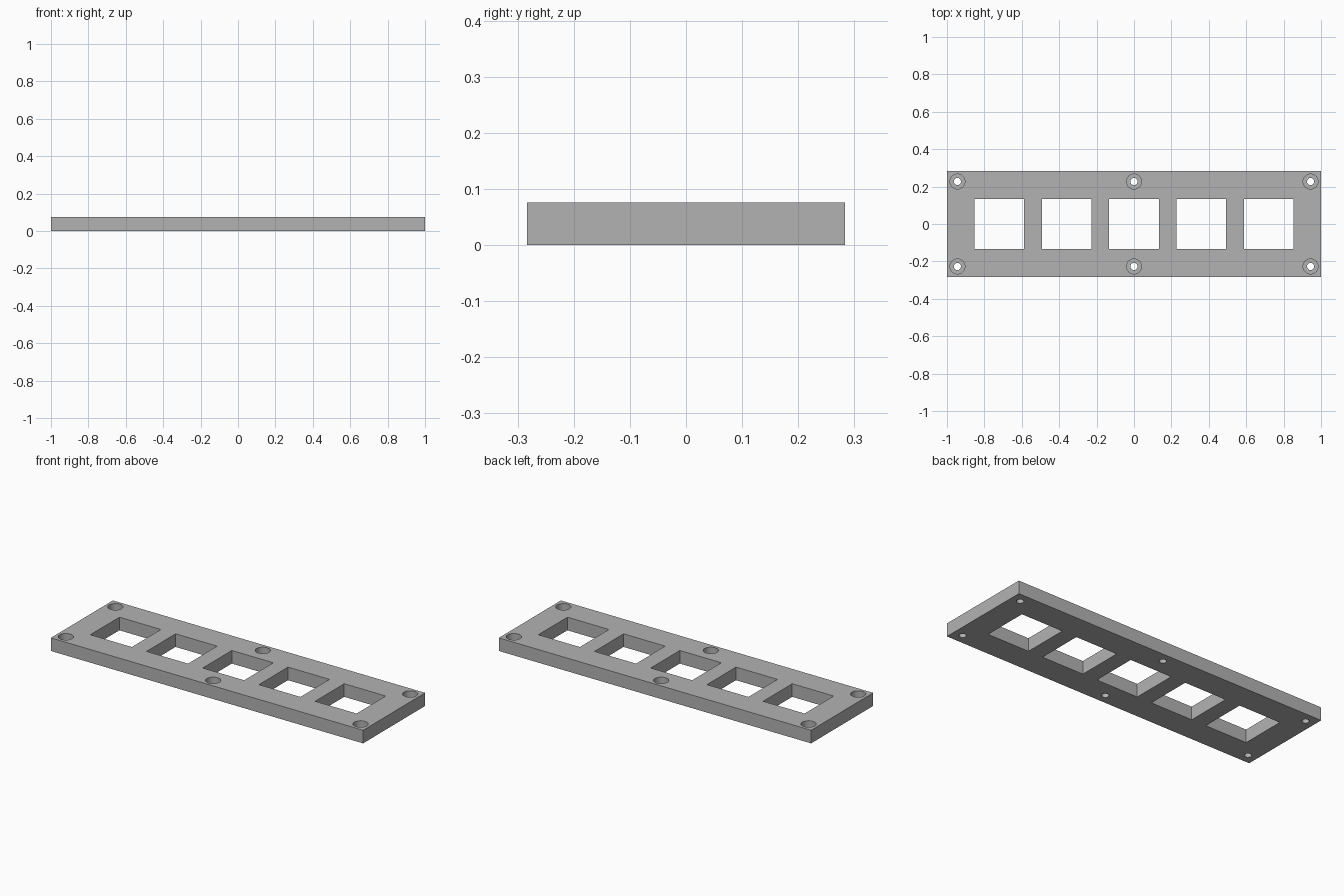
import bpy
import bmesh
from mathutils import Matrix, Vector

cube = bpy.data.objects.get("Cube")
if cube:
    bpy.data.objects.remove(cube, do_unlink=True)

LENGTH, DEPTH, HEIGHT = 2.0, 0.567, 0.076
PITCH, WINDOW = 0.36, 0.266
SCREW_X, SCREW_Y = 0.944, 0.227
SHAFT_R, HEAD_R, SEAT_Z = 0.019, 0.04, 0.034

grey = bpy.data.materials.new("plain grey")
grey.use_nodes = True
color = (0.45, 0.45, 0.45, 1)
grey.diffuse_color = color
grey.node_tree.nodes["Principled BSDF"].inputs["Base Color"].default_value = color


def add_box(bm, center, size):
    matrix = Matrix.Translation(center) @ Matrix.Diagonal((*size, 1))
    bmesh.ops.create_cube(bm, size=1, matrix=matrix)


def add_cylinder(bm, x, y, bottom, top, radius):
    bmesh.ops.create_cone(bm, cap_ends=True, segments=48, radius1=radius, radius2=radius,
                          depth=top - bottom,
                          matrix=Matrix.Translation((x, y, (bottom + top) / 2)))


def make_object(name, bm):
    mesh = bpy.data.meshes.new(name)
    bm.to_mesh(mesh)
    bm.free()
    mesh.materials.append(grey)
    obj = bpy.data.objects.new(name, mesh)
    bpy.context.collection.objects.link(obj)
    return obj


def cut(target, bm):
    cutter = make_object("cutter", bm)
    cutter.hide_render = True
    mod = target.modifiers.new("cut", "BOOLEAN")
    mod.operation = "DIFFERENCE"
    mod.solver = "EXACT"
    mod.object = cutter
    bpy.context.view_layer.objects.active = target
    bpy.ops.object.modifier_apply(modifier=mod.name)
    bpy.data.objects.remove(cutter, do_unlink=True)


# Flat plate
bm = bmesh.new()
add_box(bm, Vector((0, 0, HEIGHT / 2)), (LENGTH, DEPTH, HEIGHT))
plate = make_object("mounting_plate", bm)

# Row of square windows and the screw shafts, all the way through
screws = [(x * SCREW_X, y * SCREW_Y) for x in (-1, 0, 1) for y in (-1, 1)]
bm = bmesh.new()
for i in range(-2, 3):
    add_box(bm, Vector((i * PITCH, 0, HEIGHT / 2)), (WINDOW, WINDOW, HEIGHT * 2))
for x, y in screws:
    add_cylinder(bm, x, y, -HEIGHT, HEIGHT * 2, SHAFT_R)
cut(plate, bm)

# Wider recesses for the screw heads
bm = bmesh.new()
for x, y in screws:
    add_cylinder(bm, x, y, SEAT_Z, HEIGHT * 2, HEAD_R)
cut(plate, bm)

# Smooth the round holes, keep the edges sharp
plate.select_set(True)
bpy.context.view_layer.objects.active = plate
bpy.ops.object.shade_smooth_by_angle()
